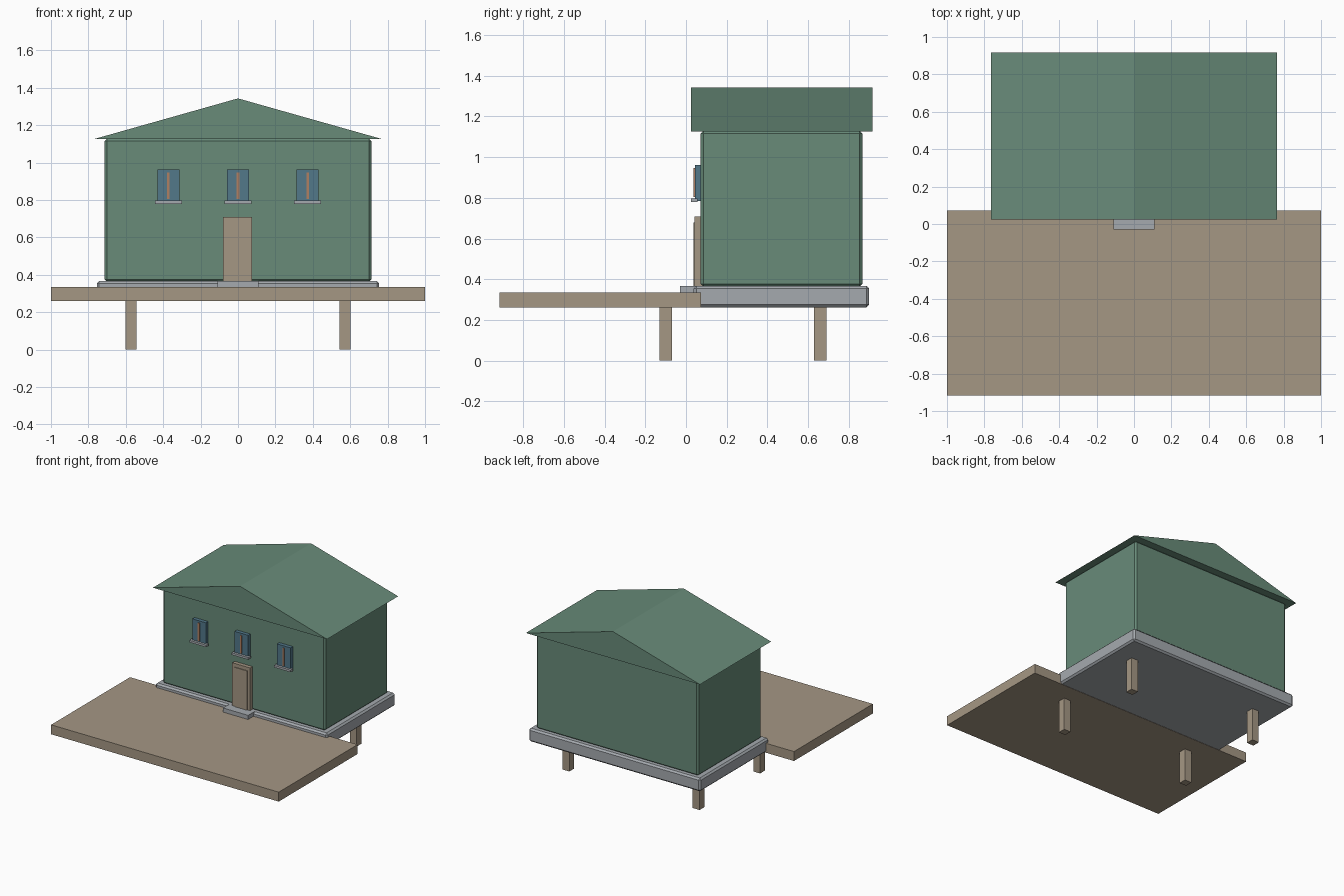
import bpy
import bmesh

old = bpy.data.objects.get("Cube")
if old:
    bpy.data.objects.remove(old, do_unlink=True)


def srgb(*rgb):
    return [((c / 255 + 0.055) / 1.055) ** 2.4 for c in rgb] + [1.0]


def material(name, *rgb):
    mat = bpy.data.materials.new(name)
    mat.use_nodes = True
    colour = srgb(*rgb)
    mat.diffuse_color = colour
    mat.node_tree.nodes["Principled BSDF"].inputs["Base Color"].default_value = colour
    return mat


green = material("green siding", 104, 139, 121)
wood = material("weathered wood", 165, 151, 132)
stone = material("pale stone", 165, 170, 175)
blue = material("window blue", 82, 120, 138)
copper = material("window bar brown", 176, 128, 98)


def finish(name, bm, mat):
    bmesh.ops.recalc_face_normals(bm, faces=bm.faces)
    mesh = bpy.data.meshes.new(name)
    bm.to_mesh(mesh)
    bm.free()
    mesh.materials.append(mat)
    obj = bpy.data.objects.new(name, mesh)
    bpy.context.collection.objects.link(obj)
    return obj


def box(name, xs, ys, zs, mat, bevel=0):
    """Box given by its extents along each axis, with an optional chamfer."""
    bm = bmesh.new()
    bmesh.ops.create_cube(bm, size=1)
    for v in bm.verts:
        v.co = [lo if c < 0 else hi for c, (lo, hi) in zip(v.co, (xs, ys, zs))]
    obj = finish(name, bm, mat)
    if bevel:
        mod = obj.modifiers.new("chamfer", "BEVEL")
        mod.width = bevel
        mod.segments = 1
    return obj


def around(centre, half):
    return (centre - half, centre + half)


# Deck and posts
box("deck", (-1, 1), (-0.917, 0.073), (0.26, 0.335), wood)
for x in (-0.572, 0.572):
    for y, row in ((-0.10, "front"), (0.66, "back")):
        side = "left" if x > 0 else "right"
        box(f"{row}_{side}_post", around(x, 0.03), around(y, 0.03), (0, 0.27), wood)

# Foundation, walls and doorstep
box("foundation", (-0.755, 0.755), (0.038, 0.9), (0.262, 0.367), stone, 0.013)
box("walls", (-0.713, 0.713), (0.072, 0.866), (0.363, 1.129), green, 0.013)
box("doorstep", around(0, 0.11), (-0.03, 0.07), (0.333, 0.368), stone)

# Gabled roof as an extruded triangle
bm = bmesh.new()
gable = bm.faces.new([bm.verts.new((x, 0.025, z))
                      for x, z in ((-0.765, 1.127), (0.765, 1.127), (0, 1.343))])
extruded = bmesh.ops.extrude_face_region(bm, geom=[gable], use_keep_orig=True)
bmesh.ops.translate(bm, vec=(0, 0.892, 0),
                    verts=[g for g in extruded["geom"] if isinstance(g, bmesh.types.BMVert)])
finish("roof", bm, green)

# Door with a raised panel
box("door_frame", around(-0.002, 0.078), (0.042, 0.08), (0.364, 0.708), wood)
box("door_panel", around(-0.002, 0.056), (0.036, 0.05), (0.366, 0.68), wood)

# Windows, each with a centre bar and a sill
for x, place in ((-0.372, "right"), (0, "middle"), (0.372, "left")):
    box(f"{place}_window", around(x, 0.059), (0.043, 0.08), (0.785, 0.962), blue)
    box(f"{place}_window_bar", around(x, 0.007), (0.036, 0.05), (0.805, 0.946), copper)
    box(f"{place}_window_sill", around(x, 0.073), (0.024, 0.057), (0.779, 0.796), stone)
